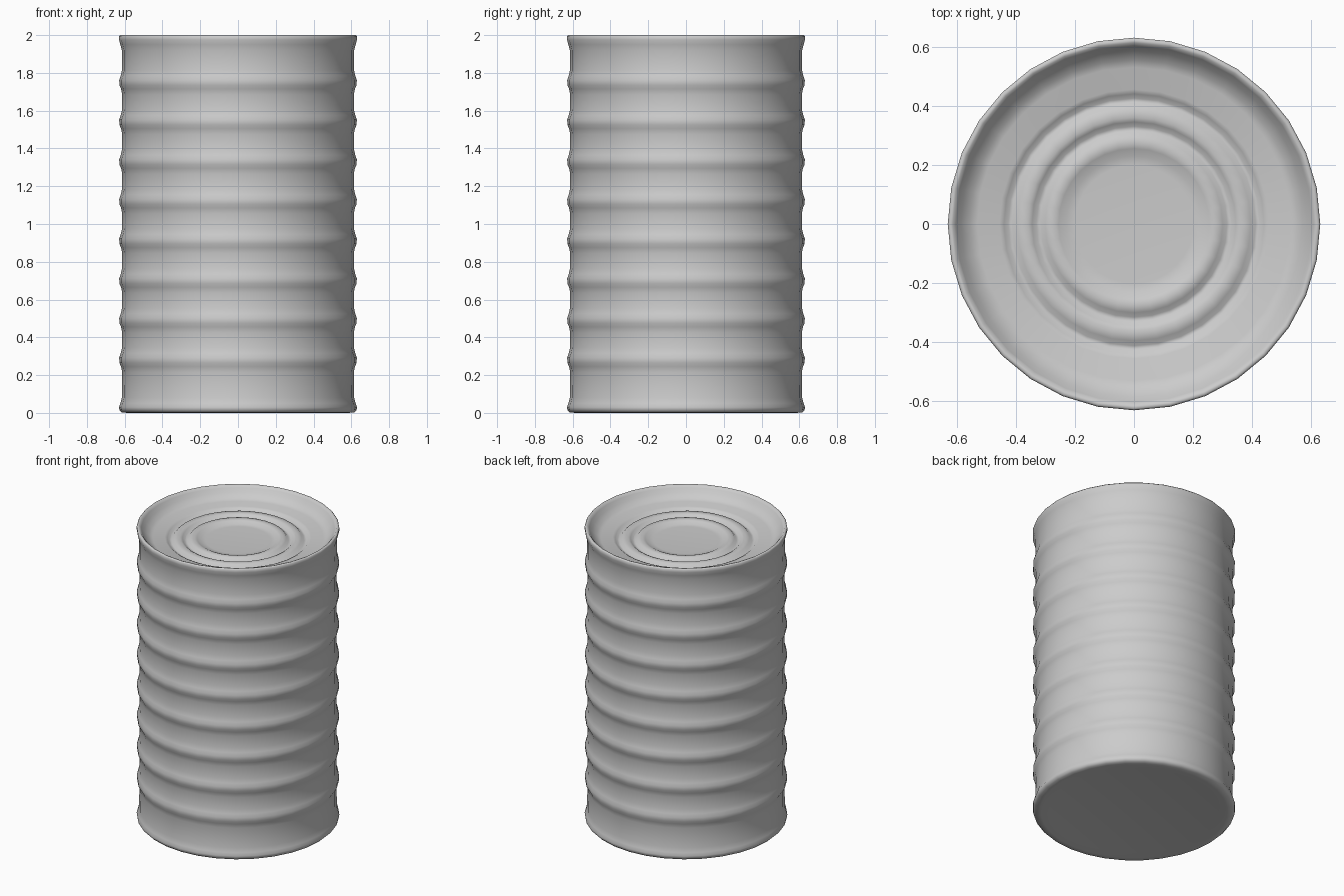
import bpy, bmesh, math

if "Cube" in bpy.data.objects:
    bpy.data.objects.remove(bpy.data.objects["Cube"])

SIDES = 32


def lathe(name, profile):
    """Spin an (r, z) profile around z; zero-radius ends become poles."""
    bm = bmesh.new()
    rings = []
    for r, z in profile:
        if r == 0:
            rings.append([bm.verts.new((0, 0, z))] * SIDES)
        else:
            rings.append([bm.verts.new((r * math.cos(2 * math.pi * i / SIDES),
                                        r * math.sin(2 * math.pi * i / SIDES), z))
                          for i in range(SIDES)])
    for low, high in zip(rings, rings[1:]):
        for i in range(SIDES):
            j = (i + 1) % SIDES
            quad = [low[i], low[j], high[j], high[i]]
            bm.faces.new(list(dict.fromkeys(quad)))
    bmesh.ops.recalc_face_normals(bm, faces=bm.faces)
    mesh = bpy.data.meshes.new(name)
    bm.to_mesh(mesh)
    bm.free()
    obj = bpy.data.objects.new(name, mesh)
    bpy.context.collection.objects.link(obj)
    bpy.ops.object.select_all(action='DESELECT')
    obj.select_set(True)
    bpy.context.view_layer.objects.active = obj
    bpy.ops.object.shade_smooth_by_angle(angle=math.radians(60))
    return obj


# Base with a rounded bottom rim
base = [(0, 0.008), (0.53, 0.008), (0.58, 0.0), (0.615, 0.002), (0.628, 0.015),
        (0.63, 0.03), (0.623, 0.05), (0.615, 0.08)]

# Eight rounded ribs around the wall
ribs = []
for k in range(8):
    z = 0.28 + k * 0.21
    ribs += [(0.613, z - 0.065), (0.619, z - 0.035), (0.628, z - 0.015),
             (0.629, z + 0.012), (0.621, z + 0.035), (0.614, z + 0.065)]

# Rolled top rim and sloping recess
rim = [(0.615, 1.92), (0.623, 1.95), (0.63, 1.975), (0.63, 1.993), (0.624, 2.0),
       (0.613, 1.998), (0.602, 1.985), (0.585, 1.96), (0.555, 1.935), (0.53, 1.925)]

# Lid with two raised concentric rings and a sunken centre
lid = [(0.455, 1.925), (0.44, 1.918), (0.425, 1.905), (0.412, 1.905), (0.395, 1.922),
       (0.36, 1.925), (0.345, 1.918), (0.33, 1.904), (0.315, 1.904), (0.30, 1.922),
       (0.27, 1.925), (0.255, 1.92), (0.23, 1.907), (0.20, 1.905), (0, 1.905)]

lathe("ribbed_can", base + ribs + rim + lid)
